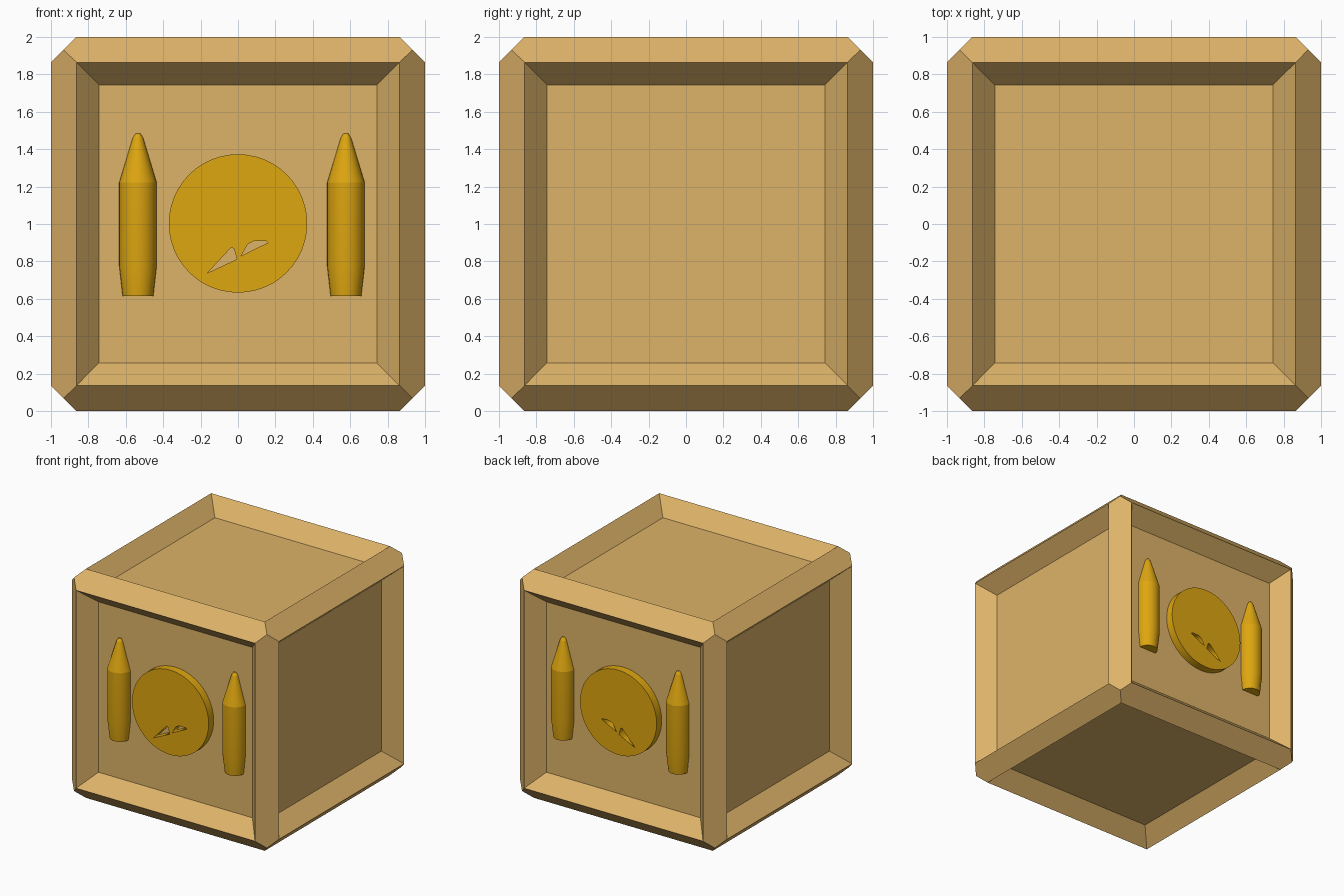
import bpy, bmesh, math
from itertools import product
from mathutils import Matrix, Vector

if "Cube" in bpy.data.objects:
    bpy.data.objects.remove(bpy.data.objects["Cube"])

PANEL = 0.864   # distance of the recessed panels from the centre


def material(name, rgb):
    m = bpy.data.materials.new(name)
    m.diffuse_color = (*rgb, 1)
    m.use_nodes = True
    m.node_tree.nodes["Principled BSDF"].inputs["Base Color"].default_value = m.diffuse_color
    return m


def add_object(name, mesh, mat):
    ob = bpy.data.objects.new(name, mesh)
    bpy.context.collection.objects.link(ob)
    mesh.materials.clear()
    mesh.materials.append(mat)
    return ob


def mirror_to_back(ob):
    mod = ob.modifiers.new("front_to_back", 'MIRROR')
    mod.use_axis = (False, True, False)
    mod.use_mirror_merge = False


tan = material("tan", (0.73, 0.45, 0.14))
gold = material("gold", (0.73, 0.38, 0.005))

# Box: chamfered cube, each square face inset into a sloped recess
EDGE, CORNER = 0.864, 0.932
bm = bmesh.new()
for s in product((-1, 1), repeat=3):
    bm.verts.new(Vector(s) * CORNER + Vector((0, 0, 1)))
    for axis in range(3):
        p = Vector(s) * EDGE
        p[axis] = s[axis]
        bm.verts.new(p + Vector((0, 0, 1)))
bmesh.ops.convex_hull(bm, input=bm.verts[:])
bmesh.ops.dissolve_limit(bm, angle_limit=math.radians(2), verts=bm.verts[:], edges=bm.edges[:])
bmesh.ops.recalc_face_normals(bm, faces=bm.faces[:])
bm.normal_update()
squares = [f for f in bm.faces if max(abs(c) for c in f.normal) > 0.99]
bmesh.ops.inset_individual(bm, faces=squares, thickness=0.12, depth=PANEL - 1, use_even_offset=True)
mesh = bpy.data.meshes.new("box")
bm.to_mesh(mesh)
bm.free()
add_object("box", mesh, tan)

# Disc: filled outline with two slots, extruded from the panel
THICK = 0.07
outline = [(0.37 * math.cos(2 * math.pi * i / 48), 1.003 + 0.37 * math.sin(2 * math.pi * i / 48))
           for i in range(48)]
slots = [
    [(-0.163, 0.738), (-0.035, 0.876), (-0.022, 0.868), (-0.006, 0.812)],
    [(0.016, 0.829), (0.053, 0.893), (0.086, 0.909), (0.152, 0.909), (0.16, 0.9)],
]
curve = bpy.data.curves.new("disc_outline", 'CURVE')
curve.dimensions = '2D'
curve.fill_mode = 'BOTH'
curve.extrude = THICK / 2
for pts in [outline] + slots:
    sp = curve.splines.new('POLY')
    sp.points.add(len(pts) - 1)
    for p, (x, y) in zip(sp.points, pts):
        p.co = (x, y, 0, 1)
    sp.use_cyclic_u = True
helper = bpy.data.objects.new("disc_helper", curve)
bpy.context.collection.objects.link(helper)
bpy.context.view_layer.update()
mesh = bpy.data.meshes.new_from_object(helper.evaluated_get(bpy.context.evaluated_depsgraph_get()))
bpy.data.objects.remove(helper)
mesh.transform(Matrix.Translation((0, -PANEL - THICK / 2, 0)) @ Matrix.Rotation(math.pi / 2, 4, 'X'))
mirror_to_back(add_object("disc", mesh, gold))

# Pointed rods: lathed profile, half sunk in the panel on either side of the disc
profile = [(0.082, 0.615), (0.1, 0.775), (0.1, 1.222), (0.028, 1.46), (0.012, 1.485)]
SIDES = 32


def pointed_rod(name, x):
    bm = bmesh.new()
    rings = [[bm.verts.new((x + r * math.cos(2 * math.pi * i / SIDES),
                            -PANEL + r * math.sin(2 * math.pi * i / SIDES), z))
              for i in range(SIDES)] for r, z in profile]
    for a, b in zip(rings, rings[1:]):
        for i in range(SIDES):
            j = (i + 1) % SIDES
            bm.faces.new((a[i], a[j], b[j], b[i]))
    bm.faces.new(rings[0][::-1])
    bm.faces.new(rings[-1])
    mesh = bpy.data.meshes.new(name)
    bm.to_mesh(mesh)
    bm.free()
    ob = add_object(name, mesh, gold)
    bpy.ops.object.select_all(action='DESELECT')
    ob.select_set(True)
    bpy.context.view_layer.objects.active = ob
    bpy.ops.object.shade_smooth_by_angle(angle=math.radians(14))
    mirror_to_back(ob)


pointed_rod("left_rod", -0.535)
pointed_rod("right_rod", 0.577)
